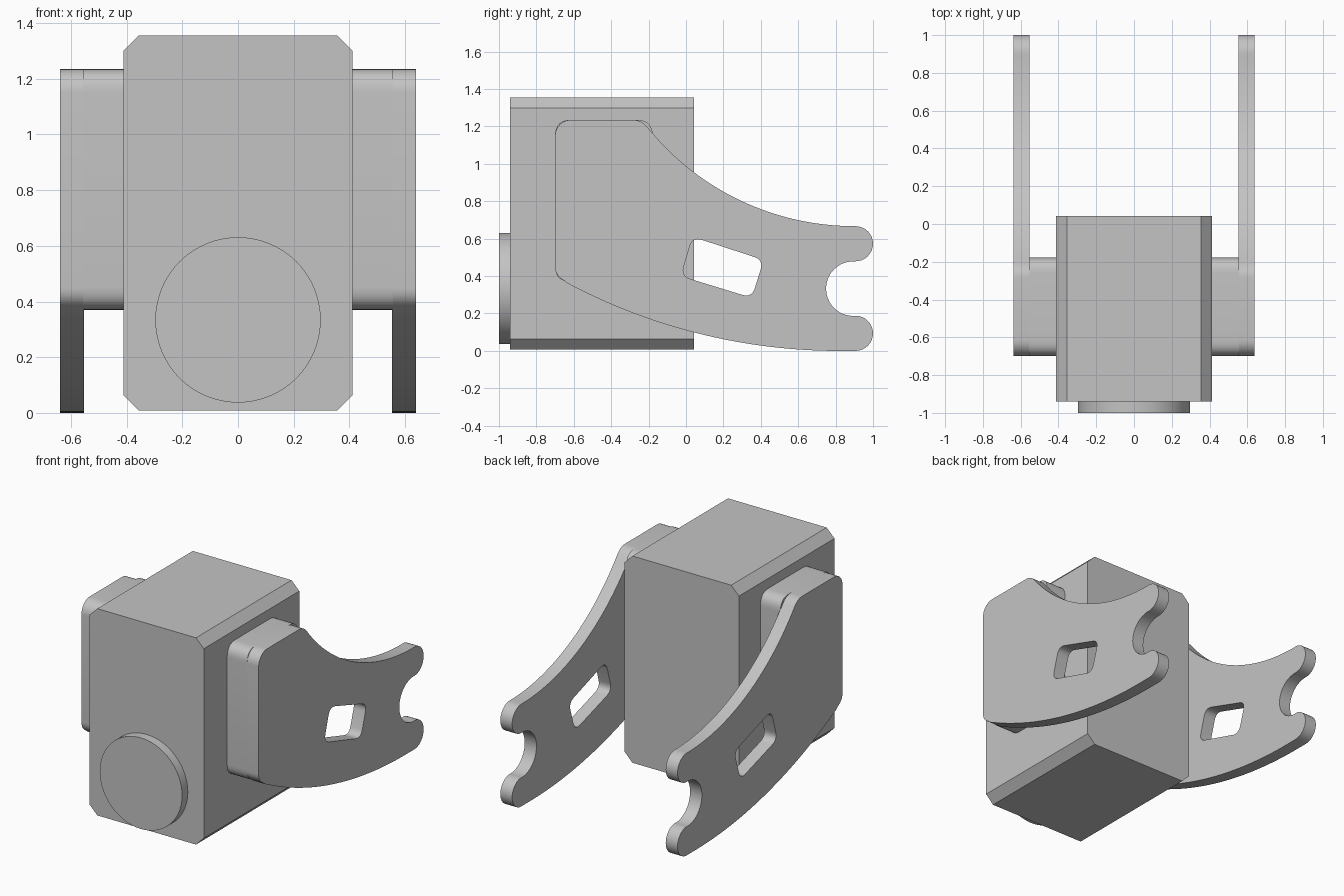
import bpy
import bmesh
from math import sin, cos, radians
from mathutils import Matrix, Vector

default = bpy.data.objects.get("Cube")
if default:
    bpy.data.objects.remove(default, do_unlink=True)

grey = bpy.data.materials.new("light_grey")
grey.use_nodes = True
colour = (0.55, 0.55, 0.55, 1)
grey.diffuse_color = colour
grey.node_tree.nodes["Principled BSDF"].inputs["Base Color"].default_value = colour


def add_part(name, bm):
    """Turn a bmesh into a finished object with crisp edges."""
    bmesh.ops.recalc_face_normals(bm, faces=bm.faces)
    mesh = bpy.data.meshes.new(name)
    bm.to_mesh(mesh)
    bm.free()
    mesh.materials.append(grey)
    obj = bpy.data.objects.new(name, mesh)
    bpy.context.collection.objects.link(obj)
    bpy.ops.object.select_all(action="DESELECT")
    obj.select_set(True)
    bpy.context.view_layer.objects.active = obj
    bpy.ops.object.shade_smooth_by_angle(angle=radians(30))
    return obj


def arc(cy, cz, r, start, end, steps=16):
    angles = [radians(start + (end - start) * i / steps) for i in range(steps + 1)]
    return [(cy + r * cos(a), cz + r * sin(a)) for a in angles]


def fillet(a, corner, b, steps=8):
    a, corner, b = Vector(a), Vector(corner), Vector(b)
    ts = [i / steps for i in range(steps + 1)]
    return [tuple(a * (1 - t) ** 2 + corner * 2 * t * (1 - t) + b * t * t) for t in ts]


def rounded(corners, r):
    """Round every corner of a polygon."""
    points = []
    for i, c in enumerate(corners):
        c = Vector(c)
        before = Vector(corners[i - 1]) - c
        after = Vector(corners[(i + 1) % len(corners)]) - c
        points += fillet(c + before.normalized() * r, c, c + after.normalized() * r)
    return points


def slab(name, outlines, x0, x1):
    """Extrude (y, z) outlines along x; later outlines become holes."""
    curve = bpy.data.curves.new(name + "_outline", "CURVE")
    curve.dimensions = "2D"
    curve.fill_mode = "BOTH"
    curve.extrude = (x1 - x0) / 2
    for outline in outlines:
        spline = curve.splines.new("POLY")
        spline.points.add(len(outline) - 1)
        for point, (y, z) in zip(spline.points, outline):
            point.co = (y, z, 0, 1)
        spline.use_cyclic_u = True
    helper = bpy.data.objects.new(name + "_outline", curve)
    bpy.context.collection.objects.link(helper)
    graph = bpy.context.evaluated_depsgraph_get()
    mesh = bpy.data.meshes.new_from_object(helper.evaluated_get(graph))
    bm = bmesh.new()
    bm.from_mesh(mesh)
    bpy.data.objects.remove(helper)
    bpy.data.curves.remove(curve)
    bpy.data.meshes.remove(mesh)
    bmesh.ops.remove_doubles(bm, verts=bm.verts, dist=0.0005)
    for v in bm.verts:
        y, z, x = v.co
        v.co = (x + (x0 + x1) / 2, y, z)
    return add_part(name, bm)


# Main block with its four long edges chamfered
bm = bmesh.new()
bmesh.ops.create_cube(bm, size=1)
bmesh.ops.scale(bm, vec=(0.824, 0.984, 1.348), verts=bm.verts)
bmesh.ops.translate(bm, vec=(0, -0.449, 0.682), verts=bm.verts)
long_edges = [e for e in bm.edges if abs(e.verts[0].co.y - e.verts[1].co.y) > 0.5]
bmesh.ops.bevel(bm, geom=long_edges, offset=0.056, segments=1, affect="EDGES")
add_part("main_block", bm)

# Round disc low on the front
bm = bmesh.new()
place = Matrix.Translation((0, -0.965, 0.334)) @ Matrix.Rotation(radians(90), 4, "X")
bmesh.ops.create_cone(bm, cap_ends=True, segments=64, radius1=0.297, radius2=0.297,
                      depth=0.07, matrix=place)
add_part("front_disc", bm)

# Side arm outline: swept top, forked end, bowed bottom
arm = arc(-0.615, 1.15, 0.085, 180, 90, 8)
arm += fillet((-0.285, 1.235), (-0.238, 1.235), (-0.206, 1.196))
arm += arc(0.9, 2.087, 1.42, -140.8, -90, 32)
arm += arc(0.906, 0.573, 0.094, 90, -90)
arm += arc(0.895, 0.333, 0.146, 90, 270, 24)
arm += arc(0.906, 0.094, 0.094, 90, -90)
arm += arc(0.82, 3.105, 3.105, -90, -118, 32)
arm += fillet((-0.65, 0.375), (-0.7, 0.4), (-0.7, 0.45))
slot = rounded([(0.035, 0.61), (0.415, 0.486), (0.352, 0.284), (-0.027, 0.4)], 0.055)

# Rounded spacer joining each arm to the block
pad = rounded([(-0.7, 0.37), (-0.7, 1.235), (-0.178, 1.235), (-0.178, 0.37)], 0.085)

for side, sign in (("left", 1), ("right", -1)):
    slab(side + "_arm", [arm, slot], *sorted((sign * 0.554, sign * 0.639)))
    slab(side + "_spacer", [pad], *sorted((sign * 0.4, sign * 0.556)))
